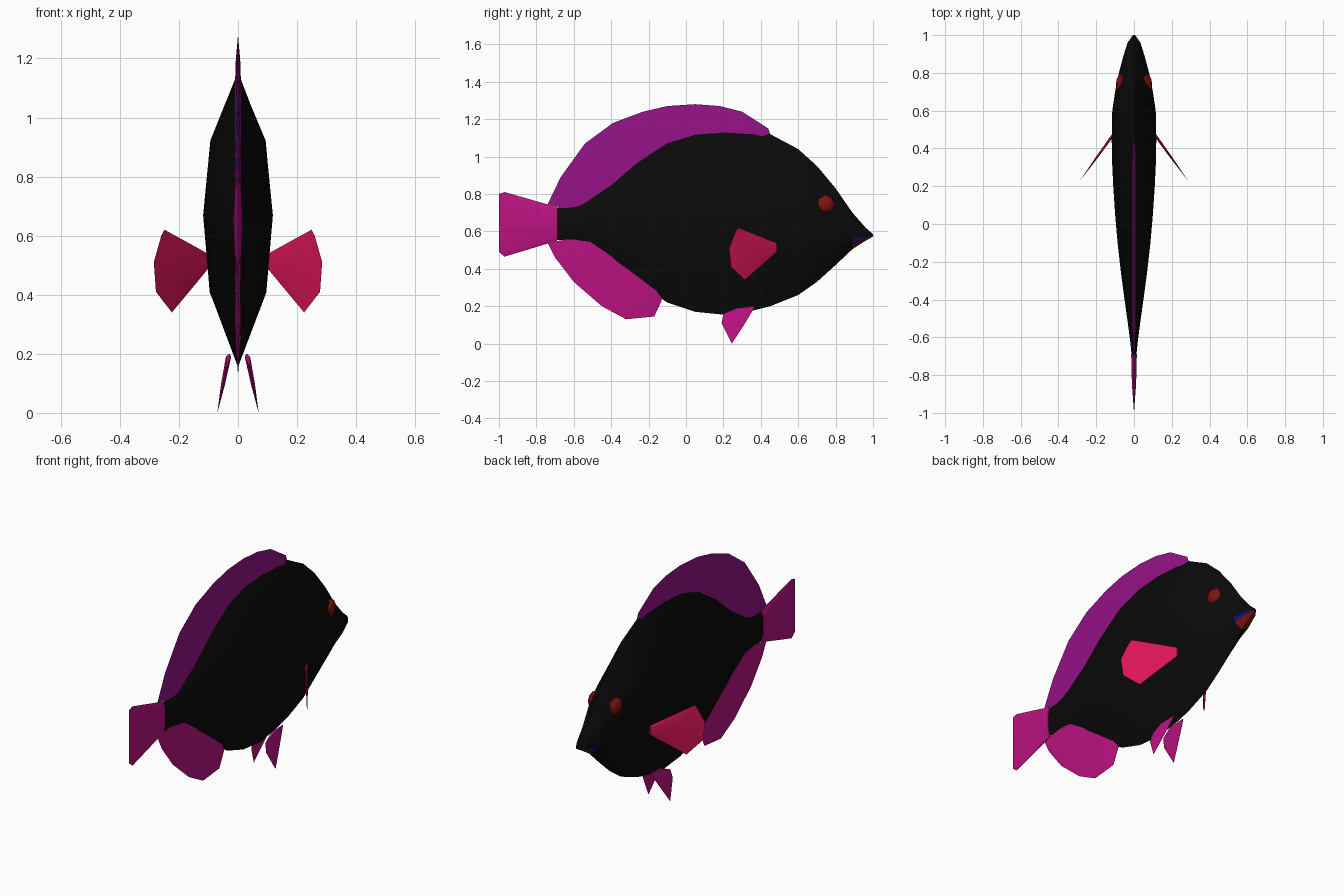
import bpy, bmesh, math
from mathutils import Vector

old = bpy.data.objects.get("Cube")
if old:
    bpy.data.objects.remove(old, do_unlink=True)


def material(name, r, g, b):
    m = bpy.data.materials.new(name)
    m.use_nodes = True
    m.diffuse_color = (r, g, b, 1)
    m.node_tree.nodes["Principled BSDF"].inputs["Base Color"].default_value = (r, g, b, 1)
    return m


black = material("body black", .003, .003, .003)
purple = material("dorsal purple", .3, .006, .24)
magenta = material("fin magenta", .5, .006, .22)
crimson = material("pectoral crimson", .7, .007, .1)
red = material("eye and lip red", .2, .007, .005)
blue = material("mouth blue", .006, .006, .2)


def finish(bm, name, mats, angle):
    bmesh.ops.remove_doubles(bm, verts=bm.verts, dist=.0003)
    bmesh.ops.recalc_face_normals(bm, faces=bm.faces)
    mesh = bpy.data.meshes.new(name)
    bm.to_mesh(mesh)
    bm.free()
    for m in mats:
        mesh.materials.append(m)
    ob = bpy.data.objects.new(name, mesh)
    bpy.context.collection.objects.link(ob)
    bpy.ops.object.select_all(action='DESELECT')
    ob.select_set(True)
    bpy.context.view_layer.objects.active = ob
    bpy.ops.object.shade_smooth_by_angle(angle=math.radians(angle))
    return ob


def loft(rings, paint=lambda station, side: 0):
    """Skin closed rings of points and cap both ends."""
    bm = bmesh.new()
    rows = [[bm.verts.new(p) for p in ring] for ring in rings]
    n = len(rows[0])
    for s in range(len(rows) - 1):
        for i in range(n):
            j = (i + 1) % n
            f = bm.faces.new((rows[s][i], rows[s][j], rows[s + 1][j], rows[s + 1][i]))
            f.material_index = paint(s, i)
    bm.faces.new(rows[0])
    bm.faces.new(rows[-1])
    return bm


def fin(name, mat, inner, outer, thick, lean=lambda y, z: 0, side=1, angle=40):
    """Thin blade from a thick root line to a sharp rim, given in y and z."""
    rings = []
    last = len(inner) - 1
    for k, (a, b) in enumerate(zip(inner, outer)):
        a, b = Vector(a), Vector(b)
        t = thick * (.15 if k in (0, last) else 1)
        mid = a.lerp(b, .5)
        ring = [(b, 0), (mid, t * .75), (a, t), (a, -t), (mid, -t * .75)]
        rings.append([(side * (lean(*p) + w), p[0], p[1]) for p, w in ring])
    return finish(loft(rings), name, [mat], angle)


# Body: y, top, bottom, half width
stations = [
    (-.725, .67, .6, .006), (-.7, .725, .555, .012), (-.62, .74, .55, .02),
    (-.53, .78, .53, .032), (-.4, .87, .44, .05), (-.25, 1, .32, .07),
    (-.1, 1.1, .22, .087), (.05, 1.145, .17, .1), (.2, 1.155, .155, .11),
    (.35, 1.145, .175, .117), (.45, 1.12, .2, .118), (.6, 1.04, .26, .115),
    (.7, .95, .33, .1), (.8, .83, .42, .08), (.89, .7, .505, .056),
    (.96, .62, .55, .034), (1, .585, .573, .006)]
rings = []
for y, top, bottom, w in stations:
    levels = (.15, .28, .7) if y > .85 else (.24, .51, .77)
    half = [(w * k, bottom + (top - bottom) * f) for k, f in zip((.82, 1, .8), levels)]
    rings.append([(0, y, bottom)] + [(x, y, z) for x, z in half] + [(0, y, top)]
                 + [(-x, y, z) for x, z in reversed(half)])
jaw_start = len(stations) - 3


def body_paint(s, i):
    # Lower lip is red with a blue mouth line above it
    if s < jaw_start:
        return 0
    return 1 if i in (0, 7) else 2 if i in (1, 6) else 0


finish(loft(rings, body_paint), "body", [black, red, blue], 35)

# Middle fins
fin("dorsal_fin", purple,
    [(-.64, .72), (-.56, .73), (-.45, .79), (-.33, .88), (-.2, 1), (-.08, 1.07),
     (.05, 1.11), (.18, 1.12), (.3, 1.12), (.4, 1.1), (.43, 1.09)],
    [(-.74, .745), (-.67, .89), (-.54, 1.07), (-.39, 1.18), (-.23, 1.24), (-.1, 1.27),
     (.05, 1.28), (.18, 1.27), (.3, 1.24), (.44, 1.15), (.45, 1.12)], .01)
fin("anal_fin", magenta,
    [(-.62, .56), (-.56, .55), (-.48, .54), (-.37, .44), (-.26, .36), (-.17, .29), (-.13, .27)],
    [(-.74, .54), (-.7, .46), (-.6, .33), (-.45, .2), (-.32, .13), (-.17, .145), (-.13, .23)], .011)
fin("tail_fin", magenta,
    [(-.69, .73), (-.69, .7), (-.69, .64), (-.69, .58), (-.69, .55)],
    [(-.97, .81), (-1, .8), (-1, .64), (-1, .49), (-.97, .465)], .015)

# Paired fins and eyes
for side, label in ((1, "left"), (-1, "right")):
    fin(label + "_pectoral_fin", crimson,
        [(.48, .54), (.485, .53), (.485, .515), (.485, .5), (.48, .485)],
        [(.28, .62), (.265, .6), (.23, .51), (.24, .41), (.315, .34)], .009,
        lambda y, z: .105 + (.48 - y) * .72, side, 20)
    fin(label + "_pelvic_fin", magenta,
        [(.2, .16), (.27, .19), (.37, .2)],
        [(.19, .11), (.245, 0), (.31, .1)], .009,
        lambda y, z: .03 + (.2 - z) * .2, side)
    bm = bmesh.new()
    bmesh.ops.create_uvsphere(bm, u_segments=8, v_segments=6, radius=.05)
    for v in bm.verts:
        x, y, z = v.co
        v.co = (side * (.068 + z * .56), .745 + x - z * .12, .745 + y)
    finish(bm, label + "_eye", [red], 40)
